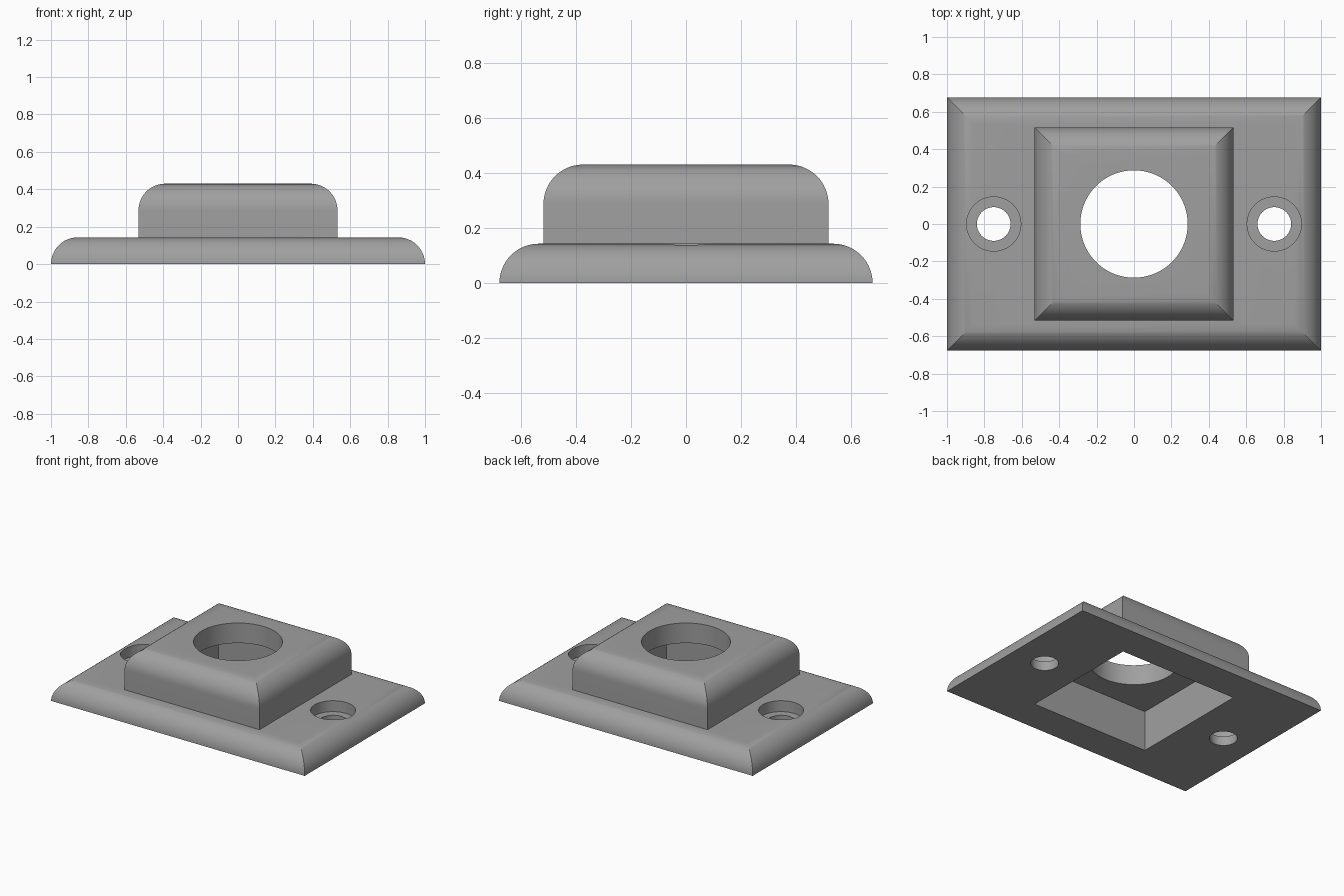
import bpy, bmesh, math

if "Cube" in bpy.data.objects:
    bpy.data.objects.remove(bpy.data.objects["Cube"])

grey = bpy.data.materials.new("mid_grey")
grey.diffuse_color = (0.35, 0.35, 0.35, 1)
grey.use_nodes = True
grey.node_tree.nodes["Principled BSDF"].inputs["Base Color"].default_value = grey.diffuse_color


def finish(bm, name):
    bmesh.ops.recalc_face_normals(bm, faces=bm.faces)
    mesh = bpy.data.meshes.new(name)
    bm.to_mesh(mesh)
    bm.free()
    mesh.materials.append(grey)
    obj = bpy.data.objects.new(name, mesh)
    bpy.context.collection.objects.link(obj)
    return obj


def slab(name, hx, hy, z0, z1, radius=0.0, steps=16):
    """Rectangular slab whose top edges are rounded, with mitred corners."""
    levels = [(0.0, z0)]
    if z1 - radius > z0 + 1e-4:
        levels.append((0.0, z1 - radius))
    if radius:
        for i in range(1, steps + 1):
            a = math.pi / 2 * i / steps
            levels.append((radius * (1 - math.cos(a)), z1 - radius + radius * math.sin(a)))
    bm = bmesh.new()
    rings = [[bm.verts.new((sx * (hx - d), sy * (hy - d), z))
              for sx, sy in ((-1, -1), (1, -1), (1, 1), (-1, 1))] for d, z in levels]
    for low, high in zip(rings, rings[1:]):
        for i in range(4):
            j = (i + 1) % 4
            bm.faces.new((low[i], low[j], high[j], high[i]))
    bm.faces.new(rings[0])
    bm.faces.new(rings[-1])
    return finish(bm, name)


def drill(name, x, r, z0, z1, sides=64):
    bm = bmesh.new()
    bmesh.ops.create_cone(bm, cap_ends=True, segments=sides, radius1=r, radius2=r, depth=z1 - z0)
    bmesh.ops.translate(bm, verts=bm.verts, vec=(x, 0, (z0 + z1) / 2))
    return finish(bm, name)


def combine(target, tool, operation):
    mod = target.modifiers.new(operation.lower(), "BOOLEAN")
    mod.operation, mod.solver, mod.object = operation, "EXACT", tool
    bpy.context.view_layer.objects.active = target
    bpy.ops.object.modifier_apply(modifier=mod.name)
    bpy.data.objects.remove(tool, do_unlink=True)


# Mounting plate with the raised housing fused on top
plate = slab("mounting_plate", 1.0, 0.677, 0.0, 0.143, 0.143)
combine(plate, slab("raised_housing", 0.532, 0.517, 0.05, 0.43, 0.143), "UNION")

# Square pocket from below and round opening in the top
combine(plate, slab("pocket_cutter", 0.462, 0.442, -0.1, 0.287), "DIFFERENCE")
combine(plate, drill("opening_cutter", 0, 0.287, 0.2, 0.6, 96), "DIFFERENCE")

# Counterbored screw holes
for x in (-0.75, 0.75):
    combine(plate, drill("counterbore_cutter", x, 0.145, 0.065, 0.3), "DIFFERENCE")
    combine(plate, drill("screw_hole_cutter", x, 0.09, -0.1, 0.3), "DIFFERENCE")

# Smooth curves, crisp edges
bpy.ops.object.select_all(action="DESELECT")
plate.select_set(True)
bpy.context.view_layer.objects.active = plate
bpy.ops.object.shade_smooth_by_angle(angle=math.radians(25))
